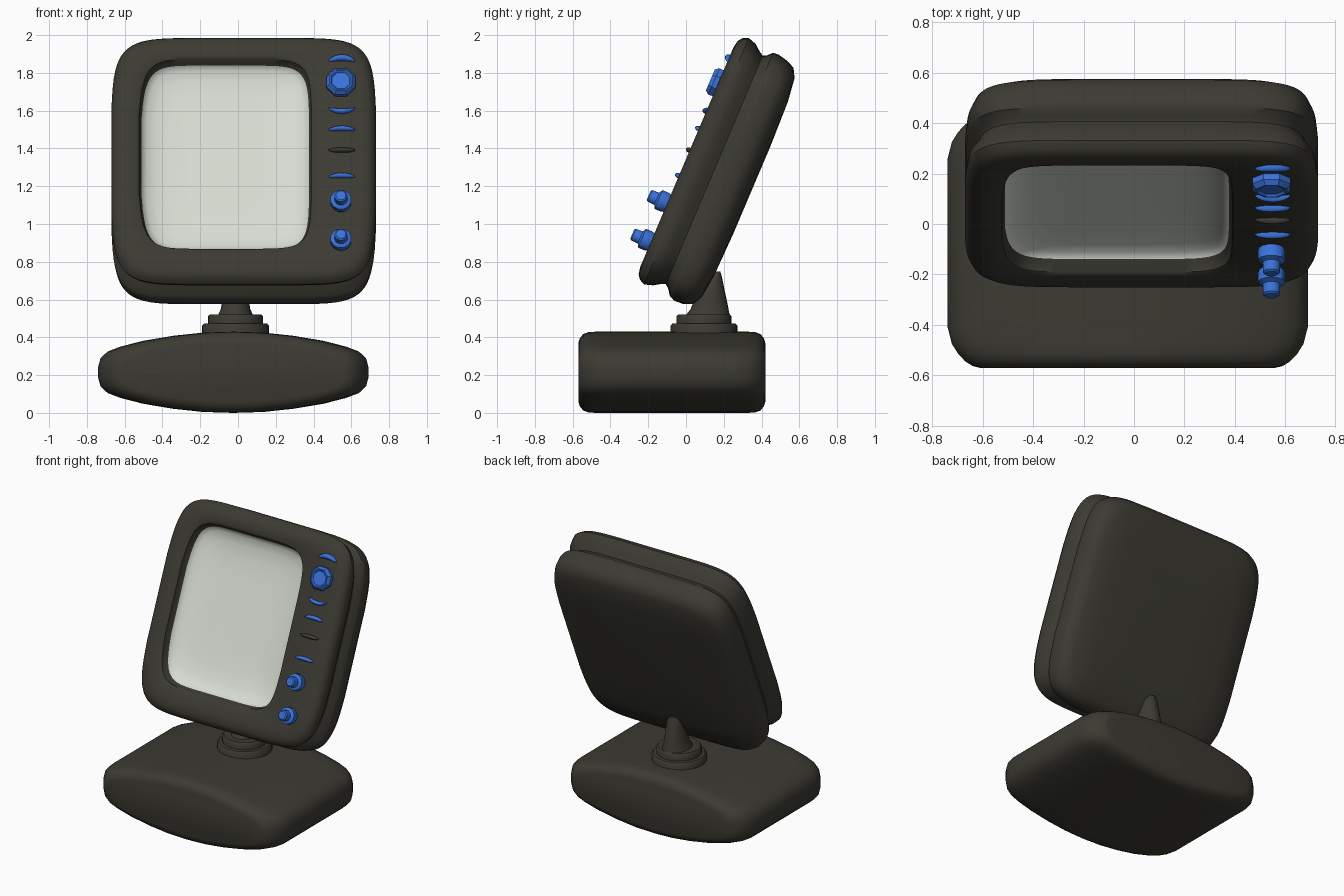
import bpy, bmesh, math
from mathutils import Vector

if "Cube" in bpy.data.objects:
    bpy.data.objects.remove(bpy.data.objects["Cube"])

TILT = math.radians(23)
S, C = math.sin(TILT), math.cos(TILT)
FACE = -0.525            # depth of the bezel face along the tilted axis


def material(name, rgb):
    m = bpy.data.materials.new(name)
    m.diffuse_color = (*rgb, 1)
    m.use_nodes = True
    m.node_tree.nodes["Principled BSDF"].inputs["Base Color"].default_value = m.diffuse_color
    return m


DARK = material("dark_plastic", (0.044, 0.042, 0.032))
PALE = material("pale_screen", (0.68, 0.72, 0.65))
BLUE = material("blue_controls", (0.042, 0.17, 0.70))


def tilted(x, d, v):
    """Head coordinates (across, depth behind face, up the face) to world."""
    d += FACE
    return Vector((x, v * S + d * C, v * C - d * S))


def loft(name, rings, mats, accent_from=None, angle=40):
    """Skin a list of equal-length rings, capped at both ends."""
    bm = bmesh.new()
    rows = [[bm.verts.new(p) for p in ring] for ring in rings]
    n = len(rows[0])
    for k, (a, b) in enumerate(zip(rows, rows[1:])):
        for i in range(n):
            j = (i + 1) % n
            f = bm.faces.new((a[i], a[j], b[j], b[i]))
            if accent_from is not None and k >= accent_from:
                f.material_index = 1
    bm.faces.new(rows[0])
    cap = bm.faces.new(rows[-1])
    if accent_from is not None:
        cap.material_index = 1
    bmesh.ops.recalc_face_normals(bm, faces=bm.faces[:])
    me = bpy.data.meshes.new(name)
    bm.to_mesh(me)
    bm.free()
    ob = bpy.data.objects.new(name, me)
    bpy.context.collection.objects.link(ob)
    for m in mats:
        me.materials.append(m)
    bpy.ops.object.select_all(action='DESELECT')
    ob.select_set(True)
    bpy.context.view_layer.objects.active = ob
    bpy.ops.object.shade_smooth_by_angle(angle=math.radians(angle))
    return ob


def outline(cx, cv, d, hw, hv, n=7, left=0.035, right=0.035, count=64, crown=0.0):
    """Bowed rounded rectangle (n=2 gives an ellipse) in the tilted head frame."""
    pts = []
    for i in range(count):
        a = 2 * math.pi * (i + 0.5) / count
        c, s = math.cos(a), math.sin(a)
        x = math.copysign(abs(c) ** (2 / n), c)
        v = math.copysign(abs(s) ** (2 / n), s)
        x *= 1 - (left if x < 0 else right) * v * v
        pts.append(tilted(cx + hw * x, d, cv + hv * v + crown * x * x))
    return pts


# Head: back shell, groove, front bezel, opening wall, then the dished screen
shell = [  # depth, half width, half height, centre height
    (0.385, 0.25, 0.25, 1.225), (0.378, 0.50, 0.50, 1.225), (0.362, 0.63, 0.63, 1.225),
    (0.335, 0.68, 0.68, 1.225), (0.29, 0.70, 0.70, 1.225), (0.235, 0.705, 0.708, 1.23),
    (0.205, 0.70, 0.70, 1.235), (0.18, 0.675, 0.67, 1.24), (0.16, 0.668, 0.657, 1.242),
    (0.135, 0.68, 0.67, 1.245), (0.10, 0.70, 0.695, 1.248), (0.055, 0.705, 0.709, 1.248),
    (0.025, 0.69, 0.695, 1.248), (0.007, 0.665, 0.67, 1.248), (0.0, 0.63, 0.63, 1.248)]
opening = [(0.0, 0.475, 0.56), (0.01, 0.46, 0.545), (0.06, 0.447, 0.53)]
screen = [(0.08, 0.42, 0.505), (0.098, 0.375, 0.45), (0.108, 0.31, 0.36), (0.112, 0.2, 0.24)]
rings = [outline(0.03, cv, d, w, h) for d, w, h, cv in shell]
rings += [outline(-0.07, 1.27, d, w, h, left=0.08, right=0.01) for d, w, h in opening + screen]
loft("monitor_head", rings, (DARK, PALE), accent_from=len(shell) + len(opening) - 1)


# Controls down the right side of the bezel
def height(z):
    return (z - FACE * -S) / C


def round_knob(name, z, profile, count):
    loft(name, [outline(0.545, height(z), d, r, r, n=2, left=0, right=0, count=count)
                for d, r in profile], (BLUE,), angle=30)


def slot(name, z, mat, crown=0.0, half=0.014):
    steps = [math.radians(t) for t in (85, 60, 35, 10, -20)]
    loft(name, [outline(0.55, height(z), -0.022 * math.sin(t), 0.072 * math.cos(t),
                        half * math.cos(t), n=2, left=0, right=0, count=20,
                        crown=crown * math.cos(t) ** 2) for t in steps], (mat,), angle=60)


round_knob("dial", 1.745, [(0.02, 0.08), (-0.025, 0.082), (-0.045, 0.066),
                           (-0.045, 0.058), (-0.036, 0.05)], 8)
for i, z in enumerate((1.11, 0.905)):
    round_knob(f"push_knob_{i + 1}", z, [(0.02, 0.045), (-0.015, 0.056), (-0.05, 0.056),
                                         (-0.06, 0.036), (-0.10, 0.034), (-0.107, 0.026)], 12)
slot("arc_above_dial", 1.88, BLUE, crown=-0.02, half=0.018)
slot("arc_below_dial", 1.595, BLUE, crown=0.02)
slot("upper_slot", 1.505, BLUE, crown=-0.008)
slot("dark_slot", 1.39, DARK)
slot("lower_slot", 1.255, BLUE, crown=-0.006)


# Stand: stepped collar and a neck that leans into the back of the head
def flat_ring(cx, cy, z, rx, ry, count=32):
    return [Vector((cx + rx * math.cos(2 * math.pi * i / count),
                    cy + ry * math.sin(2 * math.pi * i / count), z)) for i in range(count)]


collar = [(0.40, 0.178), (0.46, 0.178), (0.472, 0.168), (0.474, 0.146), (0.51, 0.146), (0.522, 0.136)]
loft("stand_collar", [flat_ring(-0.013, 0.095, z, r, r) for z, r in collar], (DARK,))
neck = [(0.50, 0.11, 0.10, 0.125), (0.55, 0.125, 0.078, 0.10), (0.61, 0.13, 0.068, 0.083),
        (0.67, 0.142, 0.058, 0.058), (0.72, 0.155, 0.045, 0.035), (0.748, 0.168, 0.025, 0.014)]
loft("stand_neck", [flat_ring(-0.013, cy, z, rx, ry) for z, cy, rx, ry in neck], (DARK,), angle=60)

# Base: lens-shaped section lofted front to back with rounded ends
quarter = [(0.715, 0.03), (0.703, 0.075), (0.665, 0.11), (0.60, 0.135), (0.48, 0.166),
           (0.32, 0.193), (0.16, 0.210)]
top = quarter + [(0.0, 0.215)] + [(-x, z) for x, z in reversed(quarter)]
section = top + [(-x, -z) for x, z in top]
ends = [(0.495, 0.82, 0.72), (0.488, 0.86, 0.83), (0.47, 0.90, 0.94),
        (0.44, 0.94, 0.99), (0.40, 0.975, 1.0), (0.33, 1.0, 1.0)]
stations = [(-y, sx, sz) for y, sx, sz in ends] + ends[::-1]
loft("base", [[Vector((-0.025 + x * sx, -0.075 + y, 0.215 + z * sz)) for x, z in section]
              for y, sx, sz in stations], (DARK,), angle=50)
